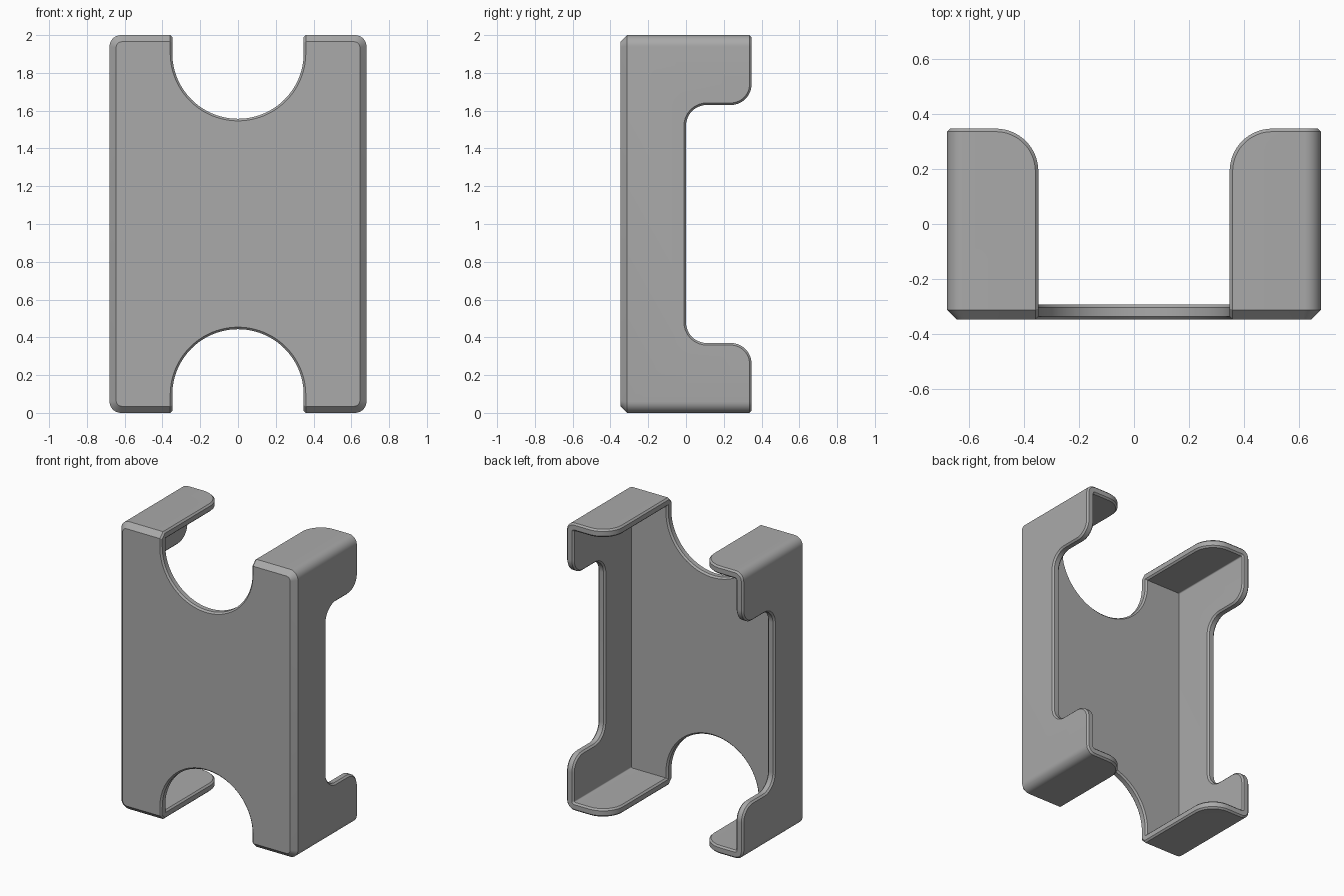
import bpy, bmesh, math

cube = bpy.data.objects.get("Cube")
if cube:
    bpy.data.objects.remove(cube, do_unlink=True)

W, D, T = 0.68, 0.347, 0.055      # half width, half depth, wall thickness
OPEN, RIM = 0.348, 0.011          # half width of finger notches, rim chamfer


def arc(cx, cy, r, start, end, steps=16):
    """Points along an arc, angles in degrees."""
    return [(cx + r * math.cos(math.radians(start + (end - start) * i / steps)),
             cy + r * math.sin(math.radians(start + (end - start) * i / steps)))
            for i in range(steps + 1)]


def rounded_rect(hw, z0, z1, r):
    pts = []
    for cx, cz, a in ((hw - r, z1 - r, 0), (r - hw, z1 - r, 90),
                      (r - hw, z0 + r, 180), (hw - r, z0 + r, 270)):
        pts += arc(cx, cz, r, a, a + 90, 8)
    return pts


def loft(name, loops):
    """Closed solid through a list of matching 3D loops."""
    bm = bmesh.new()
    rings = [[bm.verts.new(p) for p in loop] for loop in loops]
    for a, b in zip(rings, rings[1:]):
        for i in range(len(a)):
            j = (i + 1) % len(a)
            bm.faces.new((a[i], a[j], b[j], b[i]))
    bm.faces.new(rings[0])
    bm.faces.new(rings[-1])
    bmesh.ops.recalc_face_normals(bm, faces=bm.faces)
    mesh = bpy.data.meshes.new(name)
    bm.to_mesh(mesh)
    bm.free()
    obj = bpy.data.objects.new(name, mesh)
    bpy.context.collection.objects.link(obj)
    return obj


def along_y(pts, y):
    return [(x, y, z) for x, z in pts]


# Outer body: rounded box with a chamfered front
C = 0.035
full = rounded_rect(W, 0, 2, 0.06)
inset = rounded_rect(W - C, C, 2 - C, 0.03)
holder = loft("holder_shell", [along_y(inset, -D), along_y(full, C - D), along_y(full, D)])

# Cavity open to the back
hollow = rounded_rect(W - T, T, 2 - T, 0.008)
cutters = [loft("cavity_cutter", [along_y(hollow, T - D), along_y(hollow, 1)])]

# Round finger notches at the top and bottom
top_notch = [(OPEN, 2.2), (-OPEN, 2.2)] + arc(0, 1.905, OPEN, 180, 360, 48)
bottom_notch = [(x, 2 - z) for x, z in top_notch]
for name, pts in (("top_notch_cutter", top_notch), ("bottom_notch_cutter", bottom_notch)):
    cutters.append(loft(name, [along_y(pts, -1), along_y(pts, 1)]))

# Rounded back corners of the end flanges
R = 0.155
half = arc(OPEN + R, D - R, R, 180, 90) + [(OPEN + R, 1)]
flare = half + [(-x, y) for x, y in reversed(half)]
cutters.append(loft("flange_corner_cutter", [[(x, y, z) for x, y in flare] for z in (-0.2, 2.2)]))

# Long side openings with rounded steps
S, Z = 0.11, 0.63
upper = arc(S, Z - S, S, 180, 90) + arc(D - S, Z + S, S, -90, 0) + [(D, 0.9), (1, 0.9)]
side = [(y, 1 + z) for y, z in upper] + [(y, 1 - z) for y, z in reversed(upper)]
cutters.append(loft("side_opening_cutter", [[(x, y, z) for y, z in side] for x in (-1, 1)]))

for cutter in cutters:
    mod = holder.modifiers.new(cutter.name, 'BOOLEAN')
    mod.operation, mod.solver, mod.object = 'DIFFERENCE', 'EXACT', cutter
graph = bpy.context.evaluated_depsgraph_get()
result = bpy.data.meshes.new_from_object(holder.evaluated_get(graph))
holder.modifiers.clear()
holder.data = result
for cutter in cutters:
    bpy.data.objects.remove(cutter, do_unlink=True)

# Chamfer every exposed rim edge
bm = bmesh.new()
bm.from_mesh(result)
bmesh.ops.remove_doubles(bm, verts=bm.verts, dist=0.0005)
bmesh.ops.dissolve_limit(bm, angle_limit=0.01, verts=bm.verts, edges=bm.edges)
rims = [e for e in bm.edges if e.is_manifold and e.calc_face_angle_signed() > math.radians(60)]
bmesh.ops.bevel(bm, geom=rims, offset=RIM, offset_type='OFFSET', segments=1,
                profile=0.5, affect='EDGES', clamp_overlap=False)
bm.to_mesh(result)
bm.free()

# Single grey material
grey = bpy.data.materials.new("plain grey")
grey.use_nodes = True
colour = (0.4, 0.4, 0.4, 1)
grey.diffuse_color = colour
grey.node_tree.nodes["Principled BSDF"].inputs["Base Color"].default_value = colour
result.materials.clear()
result.materials.append(grey)

bpy.context.view_layer.objects.active = holder
holder.select_set(True)
bpy.ops.object.shade_smooth_by_angle(angle=math.radians(25))
